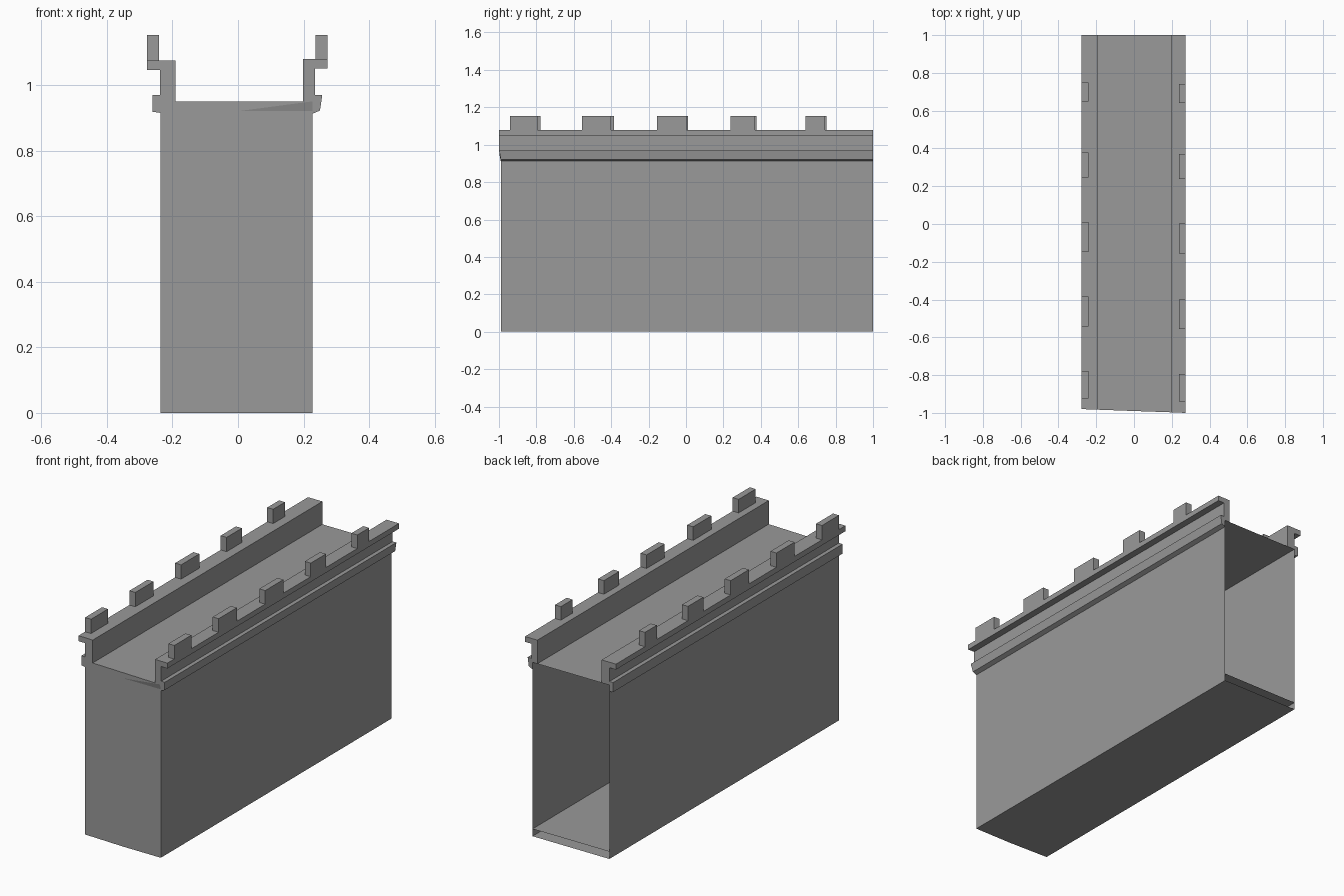
import bpy
import bmesh

cube = bpy.data.objects.get("Cube")
if cube:
    bpy.data.objects.remove(cube, do_unlink=True)

stone = bpy.data.materials.new("grey stone")
stone.use_nodes = True
GREY = (0.32, 0.32, 0.32, 1)
stone.diffuse_color = GREY
stone.node_tree.nodes["Principled BSDF"].inputs["Base Color"].default_value = GREY

BACK = 1.0
DECK = 0.95


def front_y(x, z):
    """The front end is skewed, and its lower part is set back a little."""
    y = -0.98 - 0.02 * (x + 0.275) / 0.55
    return max(y, -0.99) if z < 0.93 else y


def finish(name, bm):
    bmesh.ops.recalc_face_normals(bm, faces=bm.faces)
    mesh = bpy.data.meshes.new(name)
    bm.to_mesh(mesh)
    bm.free()
    mesh.materials.append(stone)
    obj = bpy.data.objects.new(name, mesh)
    bpy.context.collection.objects.link(obj)
    return obj


def sweep(name, profile, closed=True, cap_front=True, cap_back=True, front=front_y):
    """Sweep an x-z profile along the length of the wall."""
    bm = bmesh.new()
    near = [bm.verts.new((x, front(x, z), z)) for x, z in profile]
    far = [bm.verts.new((x, BACK, z)) for x, z in profile]
    count = len(profile)
    for i in range(count if closed else count - 1):
        j = (i + 1) % count
        bm.faces.new((near[i], near[j], far[j], far[i]))
    if closed and cap_front:
        bm.faces.new(near)
    if closed and cap_back:
        bm.faces.new(far)
    return finish(name, bm)


def body_front(x, z):
    return front_y(x, 0)


# Hollow wall body, open at the back end
RIGHT, LEFT = -0.237, 0.227
sweep("wall_body", [(RIGHT, 0), (0, 0), (LEFT, 0), (LEFT, DECK), (0, DECK), (RIGHT, DECK)],
      cap_back=False, front=body_front)

# Thin floor sheet just above the base
sweep("inner_floor", [(RIGHT, 0.04), (LEFT, 0.04)], closed=False, front=body_front)

# Wedge under the overhanging front edge of the walkway
bm = bmesh.new()
for co in [(0, -0.99, DECK), (LEFT, -0.998, DECK), (LEFT, -0.99, DECK),
           (LEFT, -0.99, 0.92), (0, -0.99, 0.92)]:
    bm.verts.new(co)
bmesh.ops.convex_hull(bm, input=bm.verts)
finish("front_lip", bm)

# Parapets with a coping on top and a ledge below
sweep("right_parapet", [(-0.19, DECK), (-0.19, 1.075), (-0.277, 1.075), (-0.277, 1.045),
                        (-0.238, 1.045), (-0.238, 0.97), (-0.26, 0.97), (-0.26, 0.918),
                        (RIGHT, 0.915), (RIGHT, DECK)])
sweep("left_parapet", [(0.198, DECK), (0.198, 1.079), (0.273, 1.079), (0.273, 1.05),
                       (0.235, 1.05), (0.235, 0.97), (0.257, 0.97), (0.25, 0.922),
                       (LEFT, 0.912), (LEFT, DECK)])


# Merlons, growing longer towards the front
def merlon(name, x0, x1, y0, y1, z0, z1):
    bm = bmesh.new()
    bmesh.ops.create_cube(bm, size=1)
    for v in bm.verts:
        v.co = (x1 if v.co.x > 0 else x0, y1 if v.co.y > 0 else y0, z1 if v.co.z > 0 else z0)
    finish(name, bm)


spans = [(0.64, 0.742), (0.238, 0.37), (-0.155, 0.002), (-0.557, -0.4), (-0.94, -0.793)]
for n, (y0, y1) in enumerate(spans, 1):
    merlon(f"left_merlon_{n}", 0.237, 0.273, y0, y1, 1.07, 1.153)
    shift = 0.008 if n < 4 else 0.015
    merlon(f"right_merlon_{n}", -0.277, -0.241, y0 + shift, y1 + shift, 1.065, 1.153)
